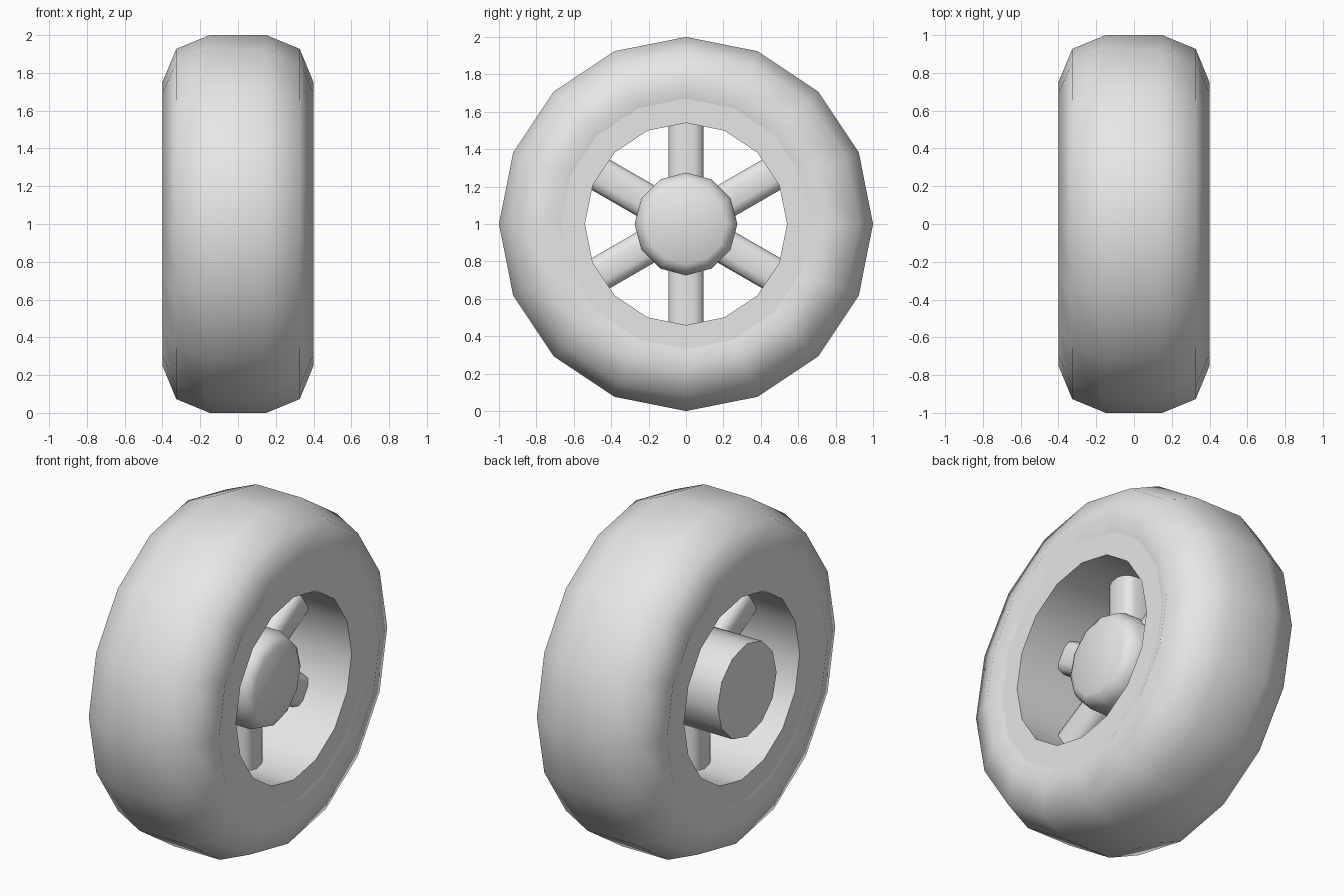
import bpy, bmesh
from math import cos, sin, pi, radians
from mathutils import Matrix

default = bpy.data.objects.get("Cube")
if default:
    bpy.data.objects.remove(default, do_unlink=True)

grey = bpy.data.materials.new("plain_grey")
grey.use_nodes = True
GREY = (0.8, 0.8, 0.8, 1)
grey.diffuse_color = GREY
grey.node_tree.nodes["Principled BSDF"].inputs["Base Color"].default_value = GREY

CENTRE = Matrix.Translation((0, 0, 1))


def finish(name, bm, matrix=CENTRE, angle=50):
    """Turn a bmesh into a smooth-shaded object with sharp corners kept."""
    bmesh.ops.recalc_face_normals(bm, faces=bm.faces)
    mesh = bpy.data.meshes.new(name)
    bm.to_mesh(mesh)
    bm.free()
    mesh.materials.append(grey)
    obj = bpy.data.objects.new(name, mesh)
    bpy.context.collection.objects.link(obj)
    obj.matrix_world = matrix
    bpy.ops.object.select_all(action='DESELECT')
    bpy.context.view_layer.objects.active = obj
    obj.select_set(True)
    bpy.ops.object.shade_smooth_by_angle(angle=radians(angle))
    return obj


def lathe(name, profile, sides, closed):
    """Revolve (x, radius) points about the axle; open profiles get end caps."""
    bm = bmesh.new()
    rings = [[bm.verts.new((x, r * cos(2 * pi * i / sides), r * sin(2 * pi * i / sides)))
              for i in range(sides)] for x, r in profile]
    pairs = list(zip(rings, rings[1:]))
    if closed:
        pairs.append((rings[-1], rings[0]))
    else:
        bm.faces.new(rings[0])
        bm.faces.new(rings[-1])
    for a, b in pairs:
        for i in range(sides):
            j = (i + 1) % sides
            bm.faces.new((a[i], a[j], b[j], b[i]))
    return finish(name, bm)


# Tyre: rounded section mirrored across the middle
half = [(0.15, 1.0), (0.327, 0.927), (0.4, 0.75), (0.33, 0.59)]
lathe("tyre", half + [(-x, r) for x, r in reversed(half)], 16, True)

# Rim: plain barrel with flat lips set just inside the tyre walls
LIP = 0.365
lathe("rim", [(LIP, 0.54), (LIP, 0.7), (-LIP, 0.7), (-LIP, 0.54)], 16, True)

# Hub: flat on one end, rounded on the other
lathe("hub", [(-0.4, 0.275), (0.18, 0.275), (0.232, 0.253), (0.255, 0.215)], 12, False)

# Spokes: soft-edged bars from hub to rim
for k in range(6):
    bm = bmesh.new()
    bmesh.ops.create_cube(bm, size=1, matrix=Matrix.Translation((0, 0, 0.4))
                          @ Matrix.Diagonal((0.24, 0.188, 0.4, 1)))
    long_edges = [e for e in bm.edges if abs(e.verts[0].co.z - e.verts[1].co.z) > 0.1]
    bmesh.ops.bevel(bm, geom=long_edges, offset=0.05, segments=2, profile=0.5,
                    affect='EDGES')
    finish(f"spoke_{k + 1}", bm, CENTRE @ Matrix.Rotation(k * pi / 3, 4, 'X'))
